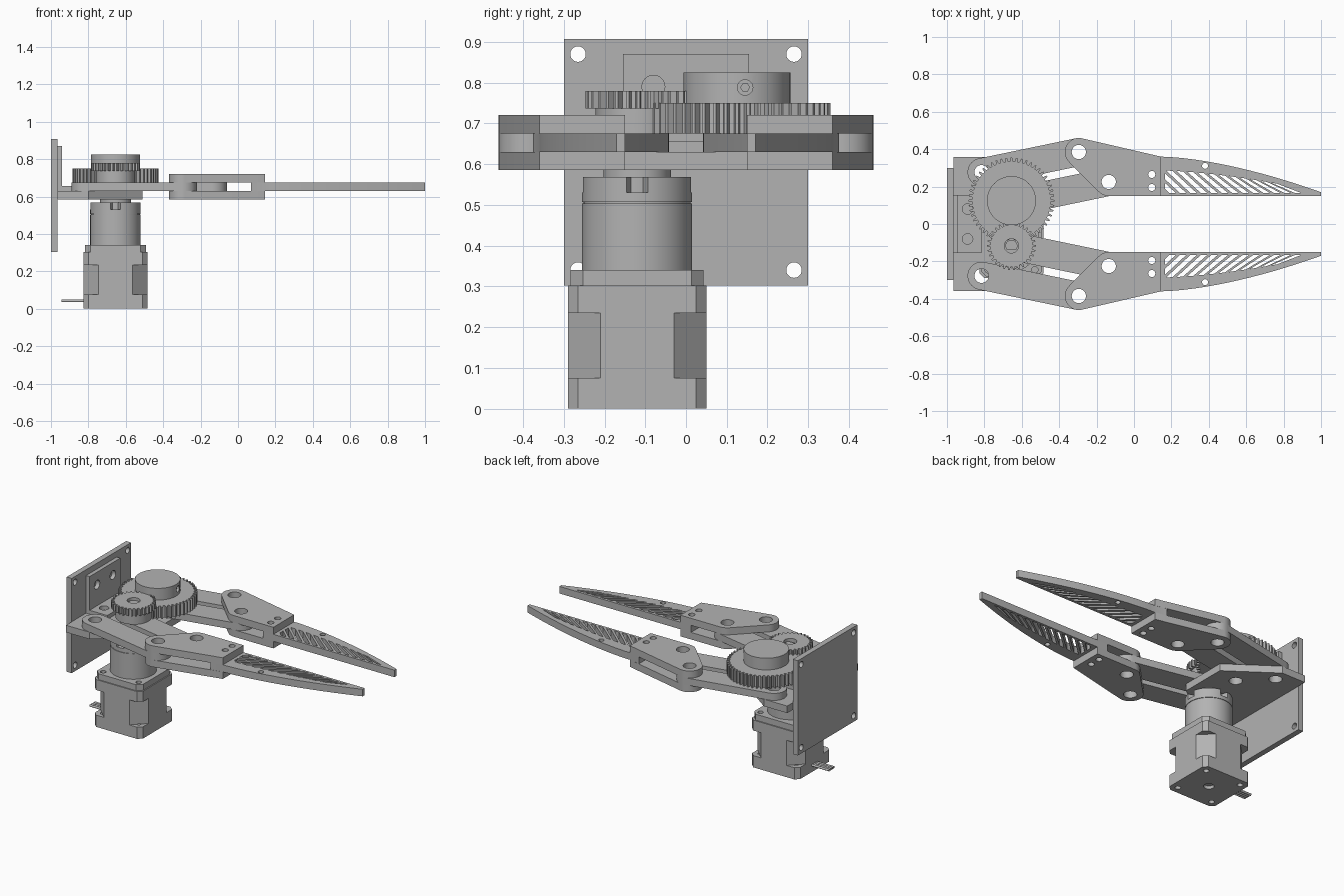
import bpy, bmesh, math
from mathutils import Matrix, Vector
from mathutils.geometry import convex_hull_2d

cube = bpy.data.objects.get("Cube")
if cube:
    bpy.data.objects.remove(cube)

grey = bpy.data.materials.new("plain grey")
grey.use_nodes = True
COLOUR = (0.45, 0.45, 0.45, 1)
grey.diffuse_color = COLOUR
for node in grey.node_tree.nodes:
    if node.type == 'BSDF_PRINCIPLED':
        node.inputs["Base Color"].default_value = COLOUR
        node.inputs["Roughness"].default_value = 0.6

parts = []
# Turns a flat drawing (u, v, depth) into (depth, u, v), so it faces along x
FACE_X = Matrix(((0, 0, 1, 0), (1, 0, 0, 0), (0, 1, 0, 0), (0, 0, 0, 1)))


def circle(x, y, r, n=40):
    return [(x + r * math.cos(2 * math.pi * i / n), y + r * math.sin(2 * math.pi * i / n)) for i in range(n)]


def rect(x0, y0, x1, y1):
    return [(x0, y0), (x1, y0), (x1, y1), (x0, y1)]


def hull(points):
    return [points[i] for i in convex_hull_2d([Vector(p) for p in points])]


def octagon(x, y, half, cut):
    return hull([(x + sx * a, y + sy * b) for sx in (-1, 1) for sy in (-1, 1)
                 for a, b in ((half, half - cut), (half - cut, half))])


def gear_outline(x, y, r, depth, teeth):
    pts = []
    for i in range(teeth):
        for step, rad in ((-0.3, r - depth), (-0.14, r), (0.14, r), (0.3, r - depth)):
            a = 2 * math.pi * (i + step) / teeth
            pts.append((x + rad * math.cos(a), y + rad * math.sin(a)))
    return pts


def plate(name, outline, lo, hi, holes=(), matrix=None):
    """Extrude a flat outline with holes from lo to hi."""
    curve = bpy.data.curves.new(name, 'CURVE')
    curve.dimensions = '2D'
    curve.fill_mode = 'BOTH'
    curve.extrude = (hi - lo) / 2
    for loop in [outline, *holes]:
        spline = curve.splines.new('POLY')
        spline.points.add(len(loop) - 1)
        for point, (u, v) in zip(spline.points, loop):
            point.co = (u, v, 0, 1)
        spline.use_cyclic_u = True
    temp = bpy.data.objects.new(name + "_curve", curve)
    bpy.context.collection.objects.link(temp)
    deps = bpy.context.evaluated_depsgraph_get()
    mesh = bpy.data.meshes.new_from_object(temp.evaluated_get(deps))
    bpy.data.objects.remove(temp)
    bm = bmesh.new()
    bm.from_mesh(mesh)
    bmesh.ops.remove_doubles(bm, verts=bm.verts, dist=1e-5)
    bm.transform((matrix or Matrix()) @ Matrix.Translation((0, 0, (lo + hi) / 2)))
    bmesh.ops.recalc_face_normals(bm, faces=bm.faces)
    bm.to_mesh(mesh)
    bm.free()
    mesh.name = name
    mesh.materials.clear()
    mesh.materials.append(grey)
    obj = bpy.data.objects.new(name, mesh)
    bpy.context.collection.objects.link(obj)
    parts.append(obj)
    return obj


def drill(obj, y, z, r, x0, x1):
    """Cut a round hole along x, then drop the cutter."""
    cutter = plate("cutter", circle(y, z, r, 24), x0, x1, matrix=FACE_X)
    parts.remove(cutter)
    mod = obj.modifiers.new("hole", 'BOOLEAN')
    mod.operation = 'DIFFERENCE'
    mod.object = cutter
    mod.solver = 'EXACT'
    mesh = bpy.data.meshes.new_from_object(obj.evaluated_get(bpy.context.evaluated_depsgraph_get()))
    obj.modifiers.clear()
    obj.data = mesh
    bpy.data.objects.remove(cutter)


# Shared pivots, for the +y side
GX, GY = -0.655, 0.117
OUTER, INNER = (-0.815, 0.277), (GX, GY)
TIP_OUT, TIP_IN = (-0.295, 0.385), (-0.135, 0.225)
BOTTOM, MID, TOP, CLEVIS = 0.585, 0.63, 0.675, 0.72
R, BORE = 0.075, 0.038

# Wall plate and angle bracket
plate("wall_plate", rect(-0.3, 0.302, 0.3, 0.907), -1, -0.965,
      [circle(sy * 0.265, z, 0.019) for sy in (-1, 1) for z in (0.34, 0.87)], FACE_X)
plate("bracket_upright", rect(-0.155, MID, 0.155, 0.87), -0.965, -0.94,
      [circle(sy * 0.08, 0.79, 0.028) for sy in (-1, 1)], FACE_X)
plate("bracket_foot", rect(-0.94, -0.155, -0.815, 0.155), MID, 0.655,
      [circle(-0.89, sy * 0.08, 0.028) for sy in (-1, 1)])

# Base plate
plate("base_plate", hull([(x, s * y) for s in (-1, 1) for x, y in
                          ((-0.965, 0.357), (-0.8, 0.357), (-0.51, 0.15))]), BOTTOM, MID,
      [circle(x, s * y, BORE) for s in (-1, 1) for x, y in (OUTER, INNER)])


# Finger: curved back, straight gripping edge and slanted slots
def back(x):
    return 0.36 - 0.19 * (max(x - 0.145, 0) / 0.855) ** 1.6


def slot_top(b):
    k = min(1, (b - 0.165) / 0.13)
    x = b - 0.13 * k
    return (x, 0.165 + k * 0.62 * (back(x) - 0.165))


backs = [0.145 + 0.855 * i / 24 for i in range(25)]
finger = [(0.07, 0.15), (1, 0.15)] + [(x, back(x)) for x in reversed(backs)] + [(0.07, 0.376)]
slots = []
for i in range(13):
    b = 0.19 + 0.056 * i
    slots.append([(b, 0.165), (b + 0.034, 0.165), slot_top(b + 0.034), slot_top(b)])
bolts = [circle(0.095, y, 0.019, 24) for y in (0.195, 0.265)]
clevis = hull(circle(*TIP_OUT, R) + circle(*TIP_IN, R) + [(0.145, 0.36), (0.145, 0.15)])

for side, s in (("front", -1), ("rear", 1)):
    flip = Matrix.Diagonal((1, s, 1, 1))
    for label, a, b in (("outer", OUTER, TIP_OUT), ("inner", INNER, TIP_IN)):
        plate(f"{side}_{label}_link", hull(circle(*a, R) + circle(*b, R)), MID, TOP,
              [circle(*a, BORE), circle(*b, BORE)], flip)
    for label, lo, hi in (("lower", BOTTOM, MID), ("upper", TOP, CLEVIS)):
        plate(f"{side}_{label}_clevis", clevis, lo, hi,
              [circle(*TIP_OUT, BORE), circle(*TIP_IN, BORE)] + bolts, flip)
    plate(f"{side}_finger", finger, MID, TOP, slots + bolts + [circle(0.38, 0.311, 0.016, 24)], flip)

# Large gear and hub
plate("large_gear", gear_outline(GX, 0.125, 0.23, 0.02, 52), TOP, 0.75)
hub = plate("large_gear_hub", circle(GX, 0.125, 0.131, 64), 0.75, 0.825)
drill(hub, 0.145, 0.788, 0.019, GX + 0.08, GX + 0.2)
plate("large_set_screw", circle(0.145, 0.788, 0.012, 6), GX + 0.07, GX + 0.115, matrix=FACE_X)

# Small gear, hub and drive shaft
plate("small_gear", gear_outline(GX, -GY, 0.13, 0.018, 30), 0.737, 0.78, [circle(GX, -GY, BORE)])
hub = plate("small_gear_hub", circle(GX, -GY, 0.105, 64), TOP, 0.737, [circle(GX, -GY, BORE)])
drill(hub, -0.14, 0.705, 0.019, GX + 0.065, GX + 0.2)
plate("small_set_screw", circle(-0.14, 0.705, 0.012, 6), GX + 0.06, GX + 0.09, matrix=FACE_X)
shaft = [(x, max(y, -GY - 0.02)) for x, y in circle(GX, -GY, 0.032)]
plate("drive_shaft", hull(shaft), 0.57, 0.765)

# Motor body, with corners cut away around the middle
screws = [circle(GX + sx * 0.125, -GY - 0.003 + sy * 0.125, 0.017, 20) for sx in (-1, 1) for sy in (-1, 1)]
MY = -0.12
plate("motor_bottom", octagon(GX, MY, 0.17, 0.025), 0, 0.075, screws + [circle(GX, MY, 0.03)])
plate("motor_bottom_fill", octagon(GX, MY, 0.16, 0.03), 0.02, 0.07)
plate("motor_middle", octagon(GX, MY, 0.17, 0.08), 0.075, 0.235)
plate("motor_upper", octagon(GX, MY, 0.17, 0.025), 0.235, 0.302)
plate("motor_cap", octagon(GX, MY, 0.163, 0.03), 0.302, 0.34, screws)

# Gearbox, with four notches in its top rim
plate("gearbox", circle(GX, MY, 0.135, 64), 0.34, 0.503)
plate("gearbox_groove", circle(GX, MY, 0.131, 64), 0.503, 0.507)
plate("gearbox_rim", circle(GX, MY, 0.135, 64), 0.507, 0.53)
notched = []
for i in range(128):
    a = 2 * math.pi * i / 128
    near_axis = abs((i + 16) % 32 - 16) <= 3
    r = 0.1 if near_axis else 0.135
    notched.append((GX + r * math.cos(a), MY + r * math.sin(a)))
plate("gearbox_top", notched, 0.53, 0.568)
plate("gearbox_boss", circle(GX, MY, 0.083, 48), 0.568, BOTTOM)

# Motor wires
for i in range(4):
    plate(f"wire_{i + 1}", circle(MY + (i - 1.5) * 0.016, 0.042, 0.007, 12), -0.945, -0.82, matrix=FACE_X)

# Smooth round walls, crisp edges
bpy.ops.object.select_all(action='DESELECT')
for obj in parts:
    obj.select_set(True)
bpy.context.view_layer.objects.active = parts[0]
bpy.ops.object.shade_smooth_by_angle(angle=math.radians(25))
